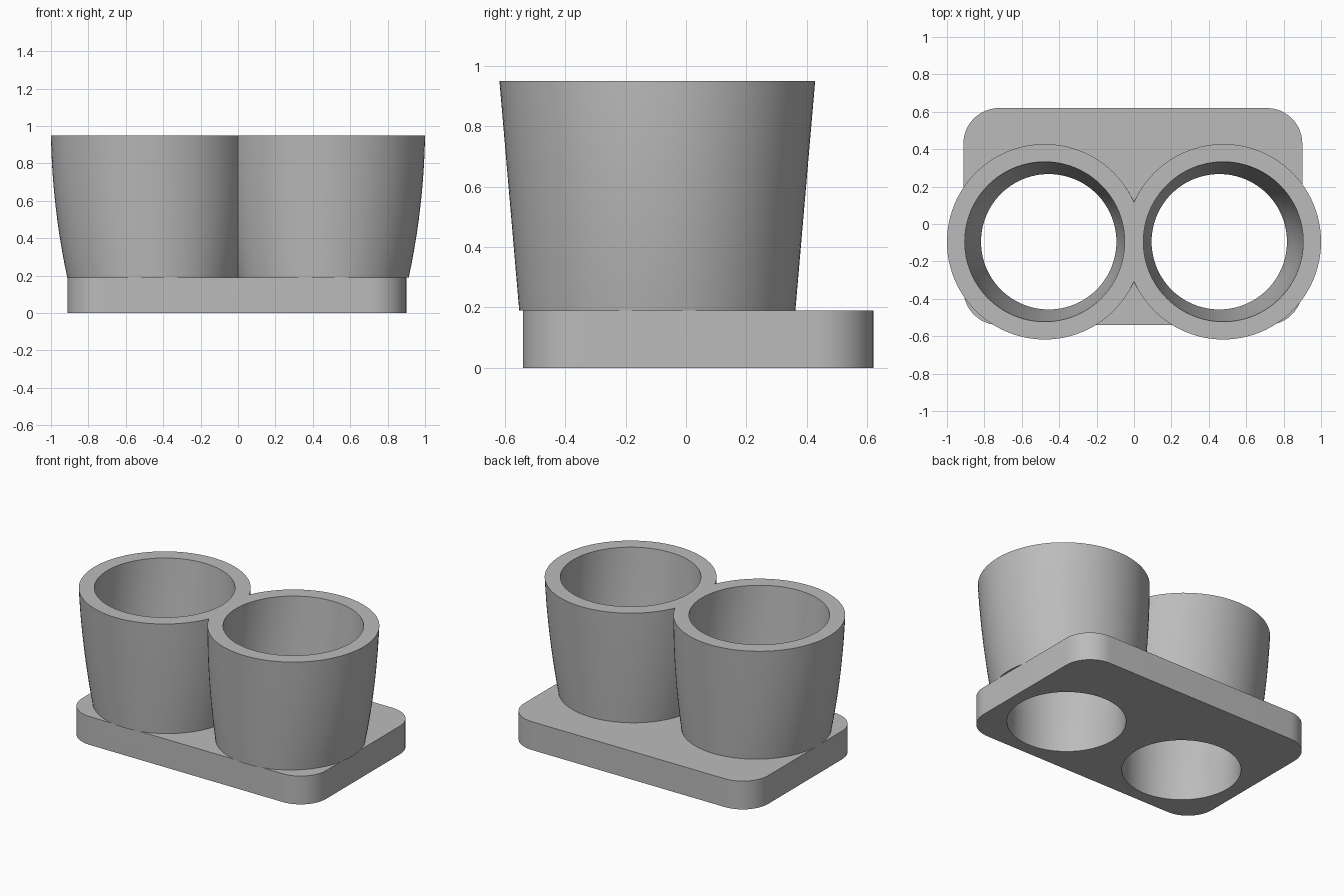
import bpy, bmesh, math
from mathutils import Vector

cube = bpy.data.objects.get("Cube")
if cube:
    bpy.data.objects.remove(cube, do_unlink=True)

grey = bpy.data.materials.new("plain grey")
grey.use_nodes = True
grey.diffuse_color = (0.5, 0.5, 0.5, 1)
grey.node_tree.nodes["Principled BSDF"].inputs["Base Color"].default_value = (0.5, 0.5, 0.5, 1)

SEG = 96
CUP_Y = -0.095
BASE_TOP, RIM = 0.19, 0.95
WALL = 0.095


def loft(name, rings):
    """Closed solid through a stack of equal-length rings of points."""
    bm = bmesh.new()
    loops = [[bm.verts.new(p) for p in ring] for ring in rings]
    for a, b in zip(loops, loops[1:]):
        for i in range(len(a)):
            j = (i + 1) % len(a)
            bm.faces.new((a[i], a[j], b[j], b[i]))
    bm.faces.new(loops[0][::-1])
    bm.faces.new(loops[-1])
    mesh = bpy.data.meshes.new(name)
    bm.to_mesh(mesh)
    bm.free()
    mesh.materials.append(grey)
    obj = bpy.data.objects.new(name, mesh)
    bpy.context.collection.objects.link(obj)
    return obj


def ellipse(cx, rx, ry, z):
    angles = [math.tau * i / SEG for i in range(SEG)]
    return [Vector((cx + rx * math.cos(a), CUP_Y + ry * math.sin(a), z)) for a in angles]


def cup_rings(side, inset, steps=10):
    """Cup widens straight front to back and with a gentle bulge sideways."""
    rings = []
    for i in range(steps + 1):
        t = i / steps
        ry = 0.457 + 0.0655 * t - inset
        rx = ry + 0.075 * t * (1 - t)
        rings.append(ellipse(side * (0.456 + 0.0215 * t), rx, ry,
                             BASE_TOP + (RIM - BASE_TOP) * t))
    return rings


def rounded_rect(x0, x1, y0, y1, r, z, n=12):
    corners = [(x1 - r, y1 - r), (x0 + r, y1 - r), (x0 + r, y0 + r), (x1 - r, y0 + r)]
    return [Vector((cx + r * math.cos(a), cy + r * math.sin(a), z))
            for k, (cx, cy) in enumerate(corners)
            for a in [math.pi / 2 * (k + i / n) for i in range(n + 1)]]


# base plate
body = loft("twin_cup_holder",
            [rounded_rect(-0.912, 0.9, -0.54, 0.62, 0.19, z) for z in (0, BASE_TOP)])

# cup walls joined to the plate, then the bores cut right through
helpers = []
for operation in ("UNION", "DIFFERENCE"):
    for side in (-1, 1):
        if operation == "UNION":
            rings = cup_rings(side, 0)
            # short plug sunk into the plate so the join is solid
            rings.insert(0, ellipse(side * 0.456, 0.36, 0.36, BASE_TOP))
            rings.insert(0, ellipse(side * 0.456, 0.36, 0.36, BASE_TOP - 0.05))
        else:
            rings = cup_rings(side, WALL)
            low = [p.copy() for p in rings[0]]
            high = [p.copy() for p in rings[-1]]
            for p in low:
                p.z = -0.1
            for p in high:
                p.z = RIM + 0.1
            rings = [low] + rings + [high]
        helper = loft("cup_helper", rings)
        helper.hide_render = True
        helpers.append(helper)
        mod = body.modifiers.new(operation.title(), "BOOLEAN")
        mod.operation = operation
        mod.solver = "EXACT"
        mod.object = helper

# bake the result and drop the helpers
bpy.context.view_layer.update()
graph = bpy.context.evaluated_depsgraph_get()
result = bpy.data.meshes.new_from_object(body.evaluated_get(graph))
body.modifiers.clear()
body.data = result
for helper in helpers:
    bpy.data.objects.remove(helper, do_unlink=True)
result.materials.clear()
result.materials.append(grey)
for poly in result.polygons:
    poly.material_index = 0

bpy.ops.object.select_all(action="DESELECT")
body.select_set(True)
bpy.context.view_layer.objects.active = body
bpy.ops.object.shade_smooth_by_angle(angle=math.radians(30))
